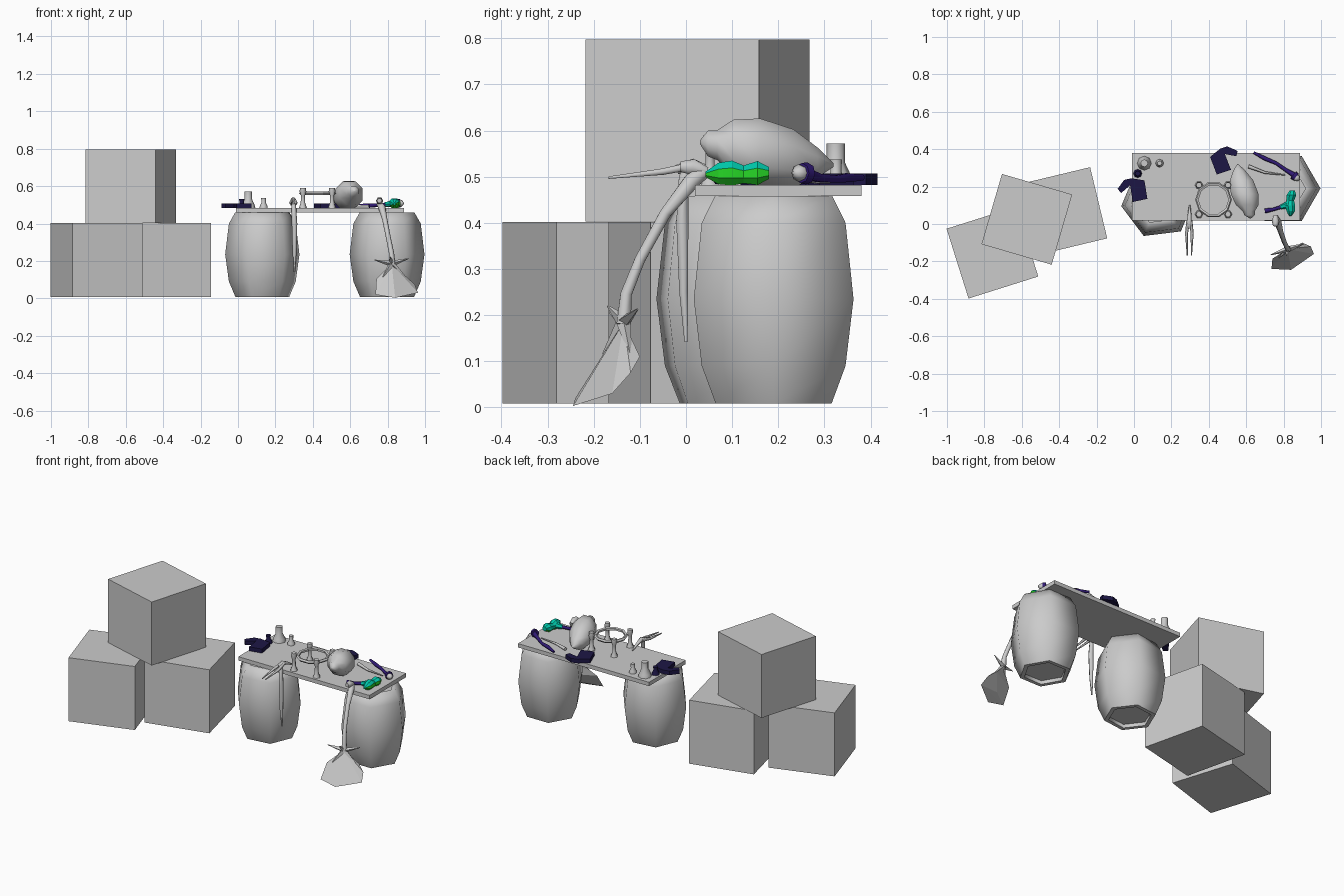
import bpy, bmesh, math
from mathutils import Vector, Matrix

old = bpy.data.objects.get("Cube")
if old:
    bpy.data.objects.remove(old)


def material(name, rgb):
    m = bpy.data.materials.new(name)
    m.use_nodes = True
    m.diffuse_color = (*rgb, 1)
    m.node_tree.nodes["Principled BSDF"].inputs["Base Color"].default_value = (*rgb, 1)
    return m


GREY = material("plain grey", (0.6, 0.6, 0.6))
NAVY = material("dark navy", (0.012, 0.008, 0.06))
PURPLE = material("deep purple", (0.03, 0.01, 0.18))
TEAL = material("teal", (0.0, 0.6, 0.42))
GREEN = material("bright green", (0.02, 0.7, 0.02))


def finish(name, bm, mats, smooth=None):
    bmesh.ops.recalc_face_normals(bm, faces=bm.faces)
    mesh = bpy.data.meshes.new(name)
    bm.to_mesh(mesh)
    bm.free()
    ob = bpy.data.objects.new(name, mesh)
    bpy.context.collection.objects.link(ob)
    for m in mats:
        mesh.materials.append(m)
    if smooth:
        bpy.ops.object.select_all(action='DESELECT')
        ob.select_set(True)
        bpy.context.view_layer.objects.active = ob
        bpy.ops.object.shade_smooth_by_angle(angle=math.radians(smooth))
    return ob


def box(name, centre, size, turn=0, mat=GREY):
    bm = bmesh.new()
    bmesh.ops.create_cube(bm, size=1, matrix=Matrix.LocRotScale(
        Vector(centre), Matrix.Rotation(math.radians(turn), 3, 'Z'), Vector(size)))
    return finish(name, bm, [mat])


# Rings of the given radii along a path; a fixed axis gives a turned shape
def sweep(name, path, radii, mat=GREY, sides=6, axis=None, spin=0, smooth=65, flat=1):
    bm = bmesh.new()
    path = [Vector(p) for p in path]
    rings = []
    for i, (p, r) in enumerate(zip(path, radii)):
        t = Vector(axis) if axis else path[min(i + 1, len(path) - 1)] - path[max(i - 1, 0)]
        t.normalize()
        u = Vector((1, 0, 0)) if abs(t.x) < 0.8 else Vector((0, 1, 0))
        u = (u - t * u.dot(t)).normalized()
        v = t.cross(u)
        angles = [math.radians(spin) + math.tau * k / sides for k in range(sides)]
        rings.append([bm.verts.new(p + r * (u * math.cos(a) + v * flat * math.sin(a)))
                      for a in angles])
    for a, b in zip(rings, rings[1:]):
        for k in range(sides):
            n = (k + 1) % sides
            bm.faces.new((a[k], a[n], b[n], b[k]))
    bm.faces.new(rings[0])
    bm.faces.new(rings[-1])
    return finish(name, bm, [mat], smooth)


def turned(name, x, y, profile, mat=GREY, sides=8, spin=0, smooth=65):
    return sweep(name, [(x, y, z) for r, z in profile], [r for r, z in profile],
                 mat, sides, (0, 0, 1), spin, smooth)


# Flat outline given thickness
def slab(name, outline, z0, z1, mat):
    bm = bmesh.new()
    f = bm.faces.new([bm.verts.new((x, y, z0)) for x, y in outline])
    new = bmesh.ops.extrude_face_region(bm, geom=[f])["geom"]
    bmesh.ops.translate(bm, vec=(0, 0, z1 - z0),
                        verts=[g for g in new if isinstance(g, bmesh.types.BMVert)])
    return finish(name, bm, [mat])


# Stacked crates
for name, x, y, z, turn in (("left_crate", -0.757, -0.153, 0.205, 17.5),
                            ("right_crate", -0.379, 0.068, 0.205, 13.5),
                            ("top_crate", -0.573, 0.025, 0.6, -16.3)):
    box(name, (x, y, z), (0.391, 0.391, 0.394), turn)

# Table on two barrels with recessed ends
box("table_top", (0.438, 0.2, 0.47), (0.9, 0.36, 0.024))
barrel = [(0.12, 0.03), (0.12, 0.008), (0.145, 0.008), (0.18, 0.09), (0.2, 0.235),
          (0.18, 0.4), (0.147, 0.458), (0.12, 0.458), (0.12, 0.435)]
turned("right_barrel", 0.797, 0.19, barrel, sides=6)
turned("left_barrel", 0.13, 0.12, barrel, sides=6, spin=7)

# Bottles
turned("tall_bottle", 0.055, 0.325, [(0.038, 0.482), (0.034, 0.5), (0.02, 0.53), (0.02, 0.572)])
turned("small_bottle", 0.137, 0.325, [(0.022, 0.482), (0.02, 0.495), (0.012, 0.51), (0.013, 0.537)])
turned("dark_bottle", 0.02, 0.27, [(0.023, 0.482), (0.02, 0.495), (0.012, 0.51), (0.014, 0.53)], NAVY)

# Ring stand
cx, cy = 0.425, 0.13
bpy.ops.mesh.primitive_torus_add(location=(cx, cy, 0.562), major_segments=10, minor_segments=5,
                                 major_radius=0.088, minor_radius=0.01)
ring = bpy.context.object
ring.name = "stand_ring"
ring.data.materials.append(GREY)
for k in range(4):
    a = math.radians(45 + 90 * k)
    turned("stand_leg", cx + 0.11 * math.cos(a), cy + 0.11 * math.sin(a),
           [(0.022, 0.482), (0.012, 0.51), (0.011, 0.55), (0.018, 0.57), (0.016, 0.59)], sides=6)

# Lumpy sack with pointed ends
start, end = Vector((0.622, 0.03, 0.575)), Vector((0.555, 0.32, 0.525))
steps = [(0, 0.004), (0.06, 0.03), (0.13, 0.035), (0.25, 0.066), (0.45, 0.08),
         (0.7, 0.068), (0.88, 0.035), (1, 0.004)]
sweep("sack", [start.lerp(end, t) for t, r in steps], [r for t, r in steps],
      sides=8, axis=(0, 1, 0), spin=22.5, smooth=75)

# Gloves: cuff, palm and bent fingers
glove = [(-0.04, -0.05), (0.04, -0.05), (0.035, 0.04), (0.09, 0.01), (0.105, 0.035),
         (0.06, 0.075), (0.02, 0.075), (-0.045, 0.05)]
for name, x, y, turn, flip in (("right_glove", 0.022, 0.175, 12, -1),
                               ("left_glove", 0.465, 0.325, 18, 1)):
    c, s = math.cos(math.radians(turn)), math.sin(math.radians(turn))
    pts = [(flip * px, py) for px, py in glove]
    slab(name, [(x + c * px - s * py, y + s * px + c * py) for px, py in pts], 0.482, 0.507, NAVY)

# Curved wand with a knob, and a slim rod beside it
sweep("wand_handle", [(0.64, 0.382, 0.498), (0.7, 0.35, 0.498), (0.76, 0.325, 0.495),
                      (0.81, 0.29, 0.497), (0.855, 0.262, 0.505)],
      [0.007, 0.011, 0.009, 0.01, 0.014], PURPLE)
sweep("wand_collar", [(0.852, 0.262, 0.507), (0.866, 0.25, 0.508)], [0.024, 0.022], PURPLE, 8)
sweep("wand_knob", [(0.862, 0.252, 0.508), (0.872, 0.244, 0.508), (0.884, 0.236, 0.508)],
      [0.016, 0.019, 0.006], GREY, 8)
sweep("slim_rod", [(0.612, 0.308, 0.494), (0.7, 0.275, 0.492), (0.81, 0.262, 0.492)],
      [0.01, 0.007, 0.003])

# Mallet: gem head, lower outer side green
head = sweep("mallet_head", [(0.836, 0.042, 0.505), (0.838, 0.07, 0.507), (0.835, 0.1, 0.508),
                             (0.836, 0.125, 0.505), (0.842, 0.155, 0.508), (0.846, 0.18, 0.508)],
             [0.006, 0.025, 0.029, 0.021, 0.028, 0.014], TEAL, 8, (0, 1, 0), 22.5, 20)
head.data.materials.append(GREEN)
for f in head.data.polygons:
    if f.normal.x > 0.3 and f.normal.z < 0.5 or f.normal.z < -0.3:
        f.material_index = 1
sweep("mallet_socket", [(0.785, 0.09, 0.502), (0.815, 0.1, 0.506), (0.84, 0.11, 0.507)],
      [0.012, 0.018, 0.022], TEAL, smooth=20)
sweep("mallet_handle", [(0.7, 0.07, 0.495), (0.745, 0.078, 0.498), (0.79, 0.092, 0.502)],
      [0.013, 0.009, 0.01], PURPLE)

# Tongs hooked over the table edge
sweep("tongs_hanging_arm", [(0.302, 0.0, 0.142), (0.302, -0.005, 0.25), (0.302, -0.008, 0.4),
                            (0.298, -0.005, 0.5), (0.296, 0.015, 0.53)],
      [0.004, 0.011, 0.015, 0.012, 0.011])
sweep("tongs_table_arm", [(0.296, -0.02, 0.515), (0.296, 0.015, 0.528), (0.297, 0.06, 0.51),
                          (0.298, 0.1, 0.49)], [0.012, 0.013, 0.009, 0.004])
for side in (-1, 1):
    sweep("tongs_prong", [(0.296 + side * 0.006, 0.02, 0.525), (0.296 + side * 0.015, -0.05, 0.511),
                          (0.296 + side * 0.011, -0.168, 0.498)], [0.01, 0.008, 0.003])

# Shovel leaning on the table: bent shaft, knob, star collar, fan blade
sweep("shovel_shaft", [(0.756, 0.035, 0.507), (0.768, 0.012, 0.49), (0.785, -0.045, 0.42),
                       (0.805, -0.1, 0.32), (0.82, -0.13, 0.245), (0.825, -0.135, 0.18)],
      [0.017, 0.02, 0.014, 0.013, 0.014, 0.018])
sweep("shovel_knob", [(0.756, -0.012, 0.522), (0.757, 0.015, 0.521), (0.757, 0.045, 0.51)],
      [0.013, 0.02, 0.012])
hub = (0.822, -0.135, 0.185)
for tip in ((0.73, -0.165, 0.205), (0.912, -0.105, 0.213), (0.815, -0.17, 0.22),
            (0.775, -0.18, 0.115), (0.9, -0.12, 0.11)):
    sweep("shovel_spike", [hub, tip], [0.016, 0.002], sides=4)
bm = bmesh.new()
for p in (hub, (0.74, -0.185, 0.105), (0.735, -0.24, 0.02), (0.84, -0.245, 0.003),
          (0.962, -0.16, 0.03), (0.945, -0.12, 0.075), (0.9, -0.1, 0.11), (0.84, -0.16, 0.1),
          (0.83, -0.18, 0.04)):
    bm.verts.new(p)
bmesh.ops.convex_hull(bm, input=bm.verts)
finish("shovel_blade", bm, [GREY])
